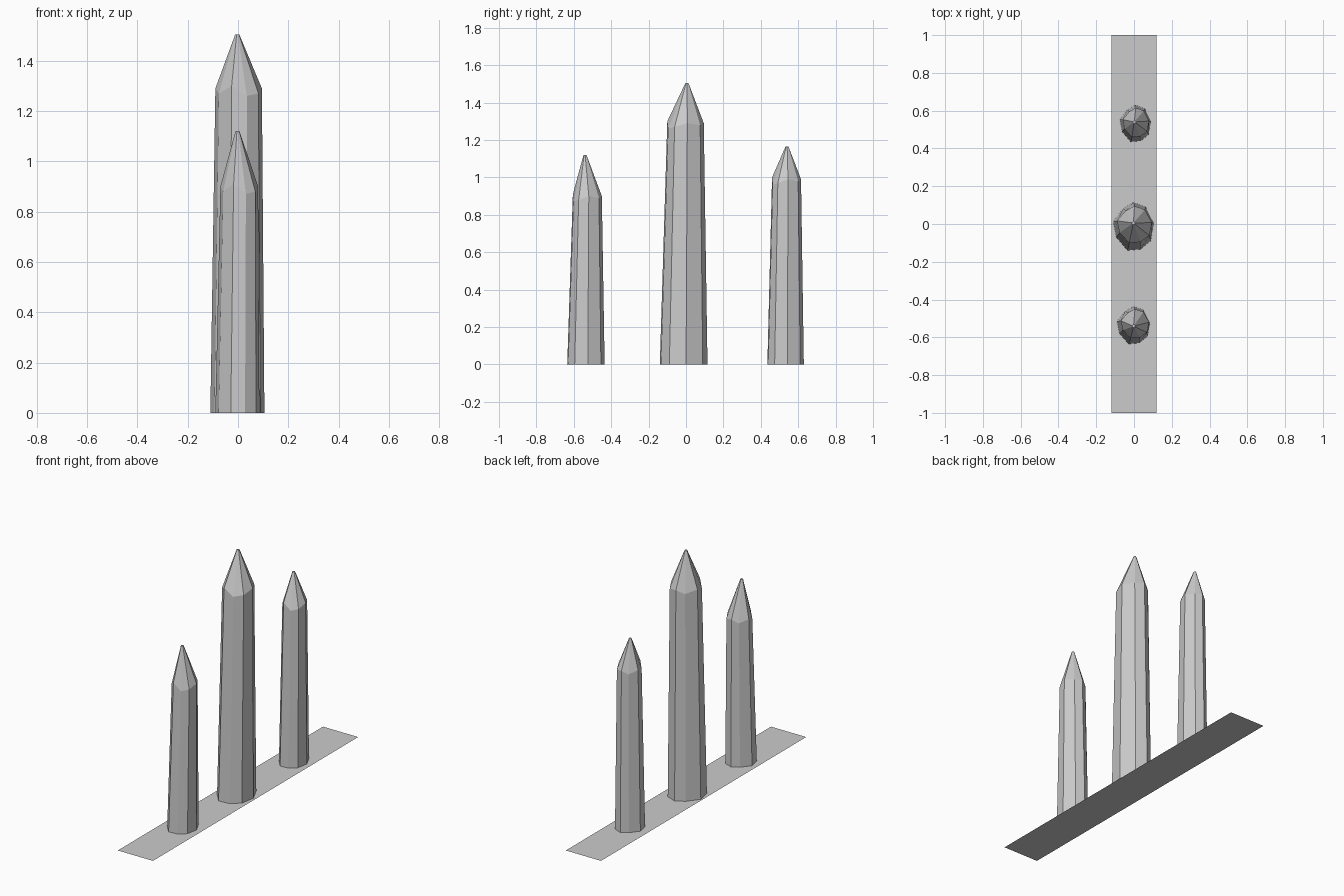
import bpy
import bmesh

if "Cube" in bpy.data.objects:
    bpy.data.objects.remove(bpy.data.objects["Cube"], do_unlink=True)

stone = bpy.data.materials.new("stone grey")
stone.use_nodes = True
GREY = (0.6, 0.6, 0.6, 1)
stone.diffuse_color = GREY
stone.node_tree.nodes["Principled BSDF"].inputs["Base Color"].default_value = GREY


def add_object(name, bm):
    mesh = bpy.data.meshes.new(name)
    bm.normal_update()
    bm.to_mesh(mesh)
    bm.free()
    mesh.materials.append(stone)
    obj = bpy.data.objects.new(name, mesh)
    bpy.context.collection.objects.link(obj)


# Irregular hand-cut cross-section, counter-clockwise, filling a -1..1 square
OUTLINE = [(-1, .2), (-.85, -.45), (-.3, -1), (.35, -.95), (.85, -.6),
           (1, .1), (.6, .8), (0, 1), (-.5, .75)]
# Uneven heights of the shoulder corners
CHIPS = [.01, -.01, .02, -.02, -.01, .01, 0, .01, -.01]


def ring(bm, x_range, y_range, z, chips=None):
    (x0, x1), (y0, y1) = x_range, y_range
    verts = []
    for i, (u, v) in enumerate(OUTLINE):
        x = (x0 + x1) / 2 + u * (x1 - x0) / 2
        y = (y0 + y1) / 2 + v * (y1 - y0) / 2
        verts.append(bm.verts.new((x, y, z + (chips[i] if chips else 0))))
    return verts


def stake(name, foot, shoulder, shoulder_z, tip, tip_z):
    bm = bmesh.new()
    r = 0.008
    tx, ty = tip
    rings = [ring(bm, *foot, 0),
             ring(bm, *shoulder, shoulder_z, CHIPS),
             ring(bm, (tx - r, tx + r), (ty - r, ty + r), tip_z)]
    n = len(OUTLINE)
    for low, high in zip(rings, rings[1:]):
        for i in range(n):
            j = (i + 1) % n
            bm.faces.new((low[i], low[j], high[j], high[i]))
    bm.faces.new(rings[-1])
    add_object(name, bm)


# Three tapered, pointed stakes
stake("front_stake", ((-.09, .085), (-.635, -.435)),
      ((-.07, .08), (-.605, -.45)), .89, (-.002, -.54), 1.12)
stake("middle_stake", ((-.11, .105), (-.14, .115)),
      ((-.09, .095), (-.1, .095)), 1.28, (-.003, .005), 1.505)
stake("back_stake", ((-.075, .09), (.435, .63)),
      ((-.06, .08), (.46, .615)), .98, (.002, .54), 1.165)

# Flat ground strip under the stakes
bm = bmesh.new()
bm.faces.new([bm.verts.new((x, y, 0))
              for x, y in ((-.12, -1), (.12, -1), (.12, 1), (-.12, 1))])
add_object("base_strip", bm)
